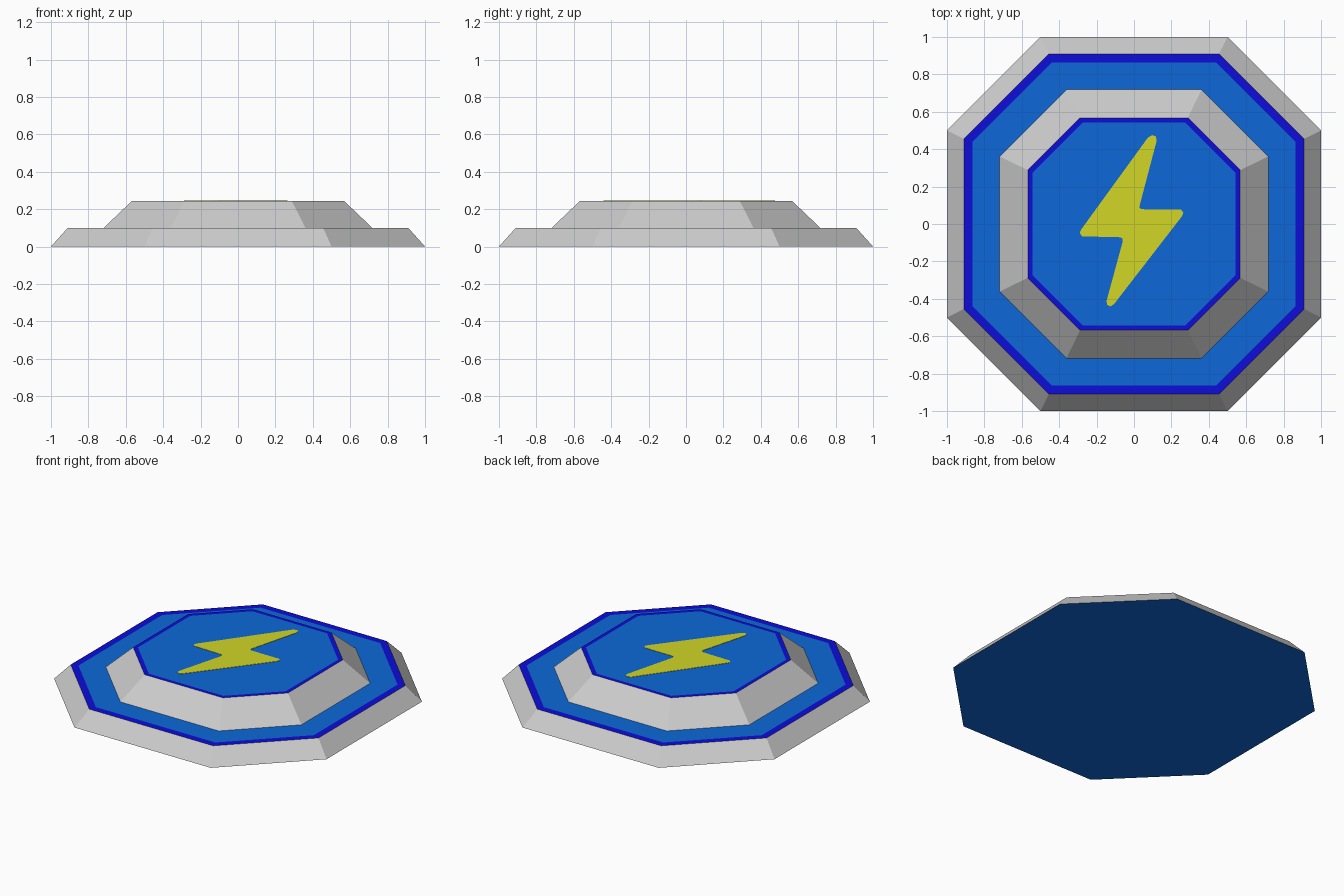
import bpy, bmesh

if "Cube" in bpy.data.objects:
    bpy.data.objects.remove(bpy.data.objects["Cube"])


def material(name, r, g, b):
    """Flat colour from sRGB values, stored as linear."""
    lin = [((c + 0.055) / 1.055) ** 2.4 if c > 0.04045 else c / 12.92 for c in (r, g, b)]
    m = bpy.data.materials.new(name)
    m.diffuse_color = (*lin, 1.0)
    m.use_nodes = True
    m.node_tree.nodes["Principled BSDF"].inputs["Base Color"].default_value = m.diffuse_color
    return m


GREY = material("light_grey", 0.80, 0.80, 0.80)
NAVY = material("deep_blue_trim", 0.05, 0.05, 0.85)
BLUE = material("bright_blue", 0.05, 0.41, 0.85)
YELLOW = material("bolt_yellow", 0.82, 0.84, 0.15)


def make_object(name, bm, mats):
    mesh = bpy.data.meshes.new(name)
    bm.to_mesh(mesh)
    bm.free()
    for m in mats:
        mesh.materials.append(m)
    obj = bpy.data.objects.new(name, mesh)
    bpy.context.collection.objects.link(obj)
    return obj


def octagon(r, c):
    """Square of half-width r with its corners cut off at c."""
    return [(r, -c), (r, c), (c, r), (-c, r), (-r, c), (-r, -c), (-c, -r), (c, -r)]


def tier(name, rings, bands, bottom=False, top=False):
    """Stack octagon rings (half-width, corner, height); one colour slot per band."""
    bm = bmesh.new()
    loops = [[bm.verts.new((x, y, z)) for x, y in octagon(r, c)] for r, c, z in rings]
    for low, high, slot in zip(loops, loops[1:], bands):
        for i in range(8):
            j = (i + 1) % 8
            bm.faces.new((low[i], low[j], high[j], high[i])).material_index = slot
    if bottom:
        bm.faces.new(loops[0][::-1]).material_index = 2
    if top:
        bm.faces.new(loops[-1]).material_index = 2
    return make_object(name, bm, (GREY, NAVY, BLUE))


# Lower tier: bevelled grey rim, dark trim, blue walkway, blue underside
tier("lower_tier",
     [(1.0, 0.5, 0), (0.91, 0.455, 0.1), (0.864, 0.439, 0.1), (0.718, 0.361, 0.1)],
     (0, 1, 2), bottom=True)

# Upper tier: bevelled grey rim, dark trim, blue cap
tier("upper_tier",
     [(0.718, 0.361, 0.1), (0.568, 0.288, 0.243), (0.543, 0.274, 0.243)],
     (0, 1), top=True)

# Lightning bolt: thin plate with softened tips
BOLT = [(0.075, 0.463), (-0.283, -0.030), (-0.290, -0.048), (-0.278, -0.066),
        (-0.075, -0.071), (-0.062, -0.077), (-0.060, -0.092), (-0.147, -0.412),
        (-0.143, -0.432), (-0.127, -0.440), (-0.108, -0.430), (0.257, 0.042),
        (0.264, 0.060), (0.252, 0.077), (0.040, 0.079), (0.030, 0.086),
        (0.031, 0.102), (0.121, 0.444), (0.117, 0.468), (0.098, 0.475)]
bm = bmesh.new()
base = bm.faces.new([bm.verts.new((x, y, 0.243)) for x, y in BOLT])
bmesh.ops.triangulate(bm, faces=[base])
raised = bmesh.ops.extrude_face_region(bm, geom=bm.faces[:])["geom"]
bmesh.ops.translate(bm, vec=(0, 0, 0.002),
                    verts=[v for v in raised if isinstance(v, bmesh.types.BMVert)])
bmesh.ops.recalc_face_normals(bm, faces=bm.faces[:])
make_object("lightning_bolt", bm, (YELLOW,))
